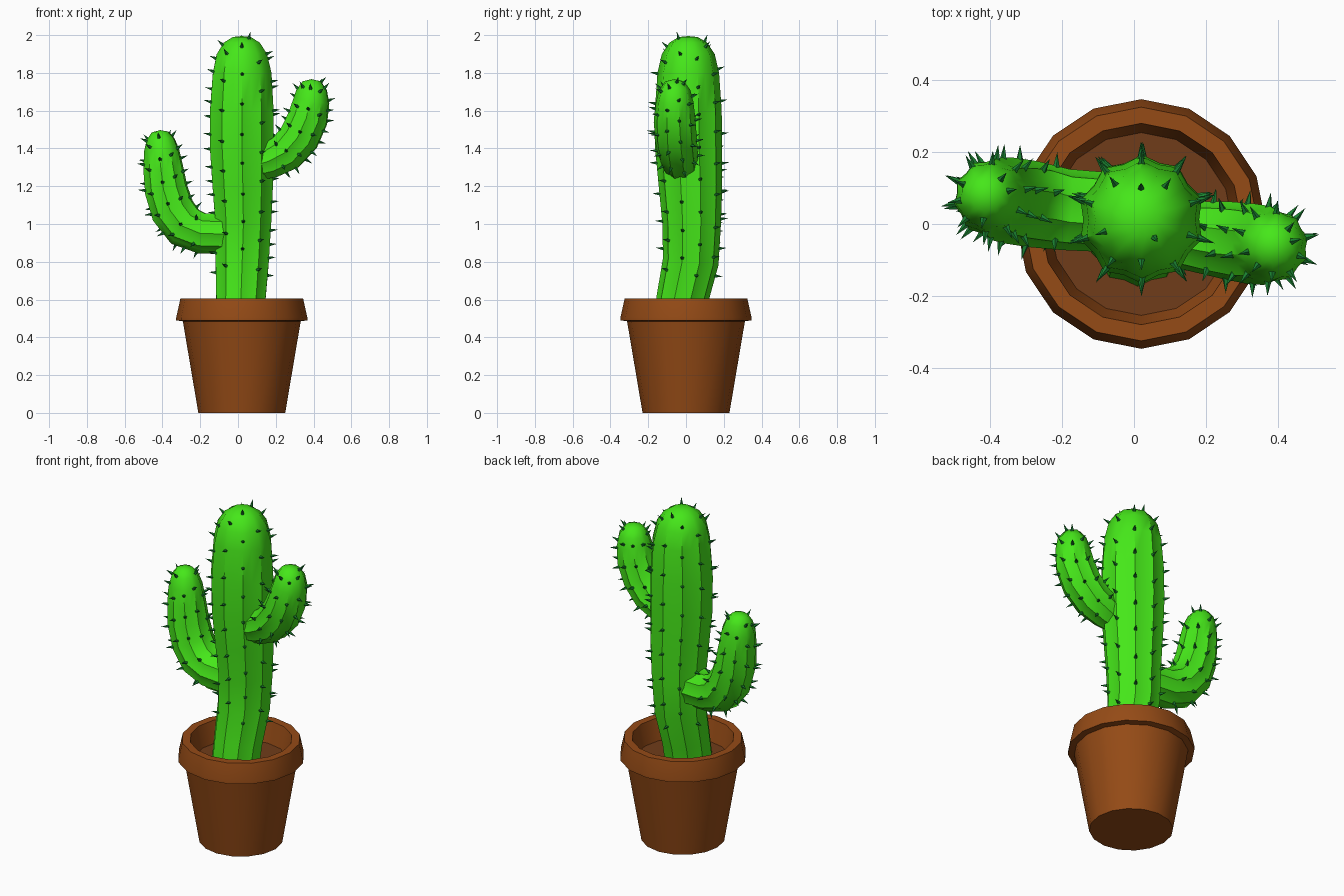
import bpy, bmesh, math, random
from mathutils import Vector

if "Cube" in bpy.data.objects:
    bpy.data.objects.remove(bpy.data.objects["Cube"])

random.seed(4)
RIBS = 10


def material(name, rgb):
    m = bpy.data.materials.new(name)
    m.diffuse_color = (*rgb, 1)
    m.use_nodes = True
    m.node_tree.nodes["Principled BSDF"].inputs["Base Color"].default_value = m.diffuse_color
    return m


GREEN = material("cactus_green", (0.06, 0.80, 0.01))
DARK = material("spine_green", (0.01, 0.22, 0.03))
CLAY = material("terracotta", (0.30, 0.07, 0.008))
SOIL = material("soil_brown", (0.16, 0.045, 0.01))


def finish(name, bm, mat, smooth=None):
    bmesh.ops.recalc_face_normals(bm, faces=bm.faces)
    me = bpy.data.meshes.new(name)
    bm.to_mesh(me)
    bm.free()
    ob = bpy.data.objects.new(name, me)
    bpy.context.collection.objects.link(ob)
    me.materials.append(mat)
    if smooth:
        bpy.ops.object.select_all(action='DESELECT')
        ob.select_set(True)
        bpy.context.view_layer.objects.active = ob
        bpy.ops.object.shade_smooth_by_angle(angle=math.radians(smooth))
    return ob


def skin(bm, rings):
    vs = [[bm.verts.new(p) for p in ring] for ring in rings]
    n = len(vs[0])
    for a, b in zip(vs, vs[1:]):
        for i in range(n):
            j = (i + 1) % n
            bm.faces.new((a[i], a[j], b[j], b[i]))
    return vs


def lathe(name, profile, mat, sides=16, cx=0.02):
    bm = bmesh.new()
    ang = [math.pi / 2 + i * math.tau / sides for i in range(sides)]
    vs = skin(bm, [[(cx + r * math.cos(a), r * math.sin(a), z) for a in ang]
                   for r, z in profile])
    bm.faces.new(vs[0])
    bm.faces.new(vs[-1])
    return finish(name, bm, mat, 30)


def ribbed_stem(name, path, start):
    """Fluted tube with a pleated tip; returns centres and rib points."""
    pts = [Vector(p[:3]) for p in path]
    side = Vector(start)
    rings = []
    for k, p in enumerate(pts):
        t = (pts[min(k + 1, len(pts) - 1)] - pts[max(k - 1, 0)]).normalized()
        side = (side - t * side.dot(t)).normalized()
        up = t.cross(side)
        ring = []
        for i in range(RIBS * 2):
            a = i * math.pi / RIBS
            r = path[k][3] * (1 if i % 2 == 0 else 0.91)
            ring.append(p + (side * math.cos(a) + up * math.sin(a)) * r)
        rings.append(ring)
    bm = bmesh.new()
    vs = skin(bm, rings)
    bm.faces.new(vs[0])
    bmesh.ops.pointmerge(bm, verts=vs[-1], merge_co=pts[-1])
    finish(name, bm, GREEN, 50)
    return pts, rings


def spines(name, pts, rings, skip, step):
    """Little cones in staggered rows along every rib."""
    bm = bmesh.new()
    for i in range(RIBS):
        line = [r[2 * i] for r in rings]
        dist = skip + step * 0.5 * (i % 2) + random.uniform(-0.02, 0.02)
        done = 0
        for k in range(len(line) - 1):
            seg = line[k + 1] - line[k]
            while dist < done + seg.length and k < len(line) - 2:
                f = (dist - done) / seg.length
                p = line[k].lerp(line[k + 1], f)
                out = p - pts[k].lerp(pts[k + 1], f)
                n = out - seg * (out.dot(seg) / seg.length_squared)
                n.normalize()
                u = seg.normalized()
                w = n.cross(u)
                base = [bm.verts.new(p - n * 0.008 + 0.011 * (
                    u * math.cos(a) + w * math.sin(a)))
                    for a in (j * math.tau / 5 for j in range(5))]
                tip = bm.verts.new(p + n * 0.038 + u * 0.008)
                bm.faces.new(base)
                for j in range(5):
                    bm.faces.new((base[j], base[(j + 1) % 5], tip))
                dist += step * random.uniform(0.9, 1.1)
            done += seg.length
    finish(name, bm, DARK)


# Pot with overhanging rim, and the soil inside
lathe("pot", [(0.23, 0), (0.312, 0.485), (0.347, 0.49), (0.347, 0.505),
              (0.325, 0.605), (0.28, 0.605), (0.25, 0.46)], CLAY)
lathe("soil", [(0.22, 0.44), (0.255, 0.48)], SOIL)

# Trunk and two arms: x, y, z, radius along each centre line
trunk = [(0.01, -0.04, 0.46, 0.135), (0.015, -0.02, 0.6, 0.137),
         (0.022, 0.025, 0.8, 0.148), (0.028, 0.03, 1.0, 0.155),
         (0.025, 0.024, 1.2, 0.168), (0.02, 0.014, 1.4, 0.177),
         (0.02, 0.012, 1.6, 0.177), (0.022, 0.012, 1.8, 0.163),
         (0.02, 0.012, 1.9, 0.14), (0.02, 0.012, 1.96, 0.10),
         (0.02, 0.012, 1.99, 0.05), (0.02, 0.012, 1.995, 0.01)]
left_arm = [(-0.03, 0.03, 0.945, 0.11), (-0.19, 0.04, 0.95, 0.113),
            (-0.28, 0.055, 0.985, 0.12), (-0.345, 0.065, 1.07, 0.12),
            (-0.38, 0.07, 1.18, 0.116), (-0.395, 0.075, 1.29, 0.108),
            (-0.405, 0.078, 1.39, 0.095), (-0.41, 0.08, 1.45, 0.075),
            (-0.412, 0.08, 1.487, 0.045), (-0.412, 0.08, 1.497, 0.01)]
right_arm = [(0.09, -0.03, 1.31, 0.085), (0.17, -0.035, 1.335, 0.098),
             (0.255, -0.045, 1.38, 0.108), (0.325, -0.055, 1.46, 0.112),
             (0.37, -0.06, 1.56, 0.11), (0.388, -0.06, 1.65, 0.099),
             (0.39, -0.06, 1.71, 0.083), (0.39, -0.06, 1.755, 0.05),
             (0.39, -0.06, 1.767, 0.01)]
for name, path, start, skip, step in (
        ("trunk", trunk, (0, 1, 0), 0.3, 0.16),
        ("left_arm", left_arm, (0, 1, 0), 0.2, 0.13),
        ("right_arm", right_arm, (0, 1, 0), 0.13, 0.12)):
    pts, rings = ribbed_stem(name, path, start)
    spines(name + "_spines", pts, rings, skip, step)
